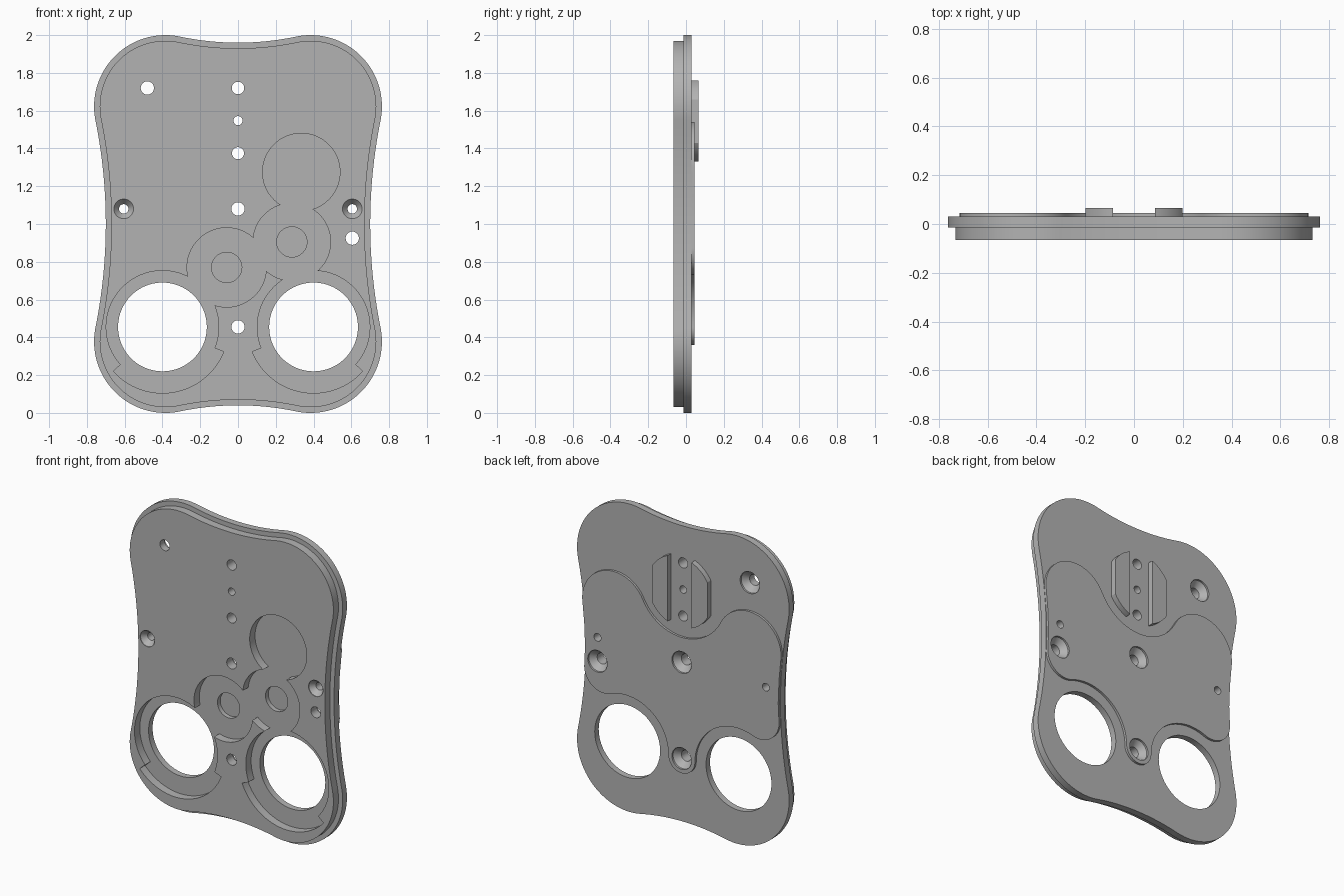
import bpy, bmesh
from math import sin, cos, radians, degrees, atan2

if "Cube" in bpy.data.objects:
    bpy.data.objects.remove(bpy.data.objects["Cube"])

# Depth levels along y, front to back
FRONT, STEP, POCKET, WELL, BACK, PAD, TAB = -0.066, -0.014, -0.011, 0.018, 0.03, 0.045, 0.066

grey = bpy.data.materials.new("plate_grey")
grey.use_nodes = True
grey.diffuse_color = (0.45, 0.45, 0.45, 1)
grey.node_tree.nodes["Principled BSDF"].inputs["Base Color"].default_value = grey.diffuse_color


def arc(cx, cz, r, a0, a1, n=24):
    angles = [radians(a0 + (a1 - a0) * i / n) for i in range(n + 1)]
    return [(cx + r * cos(a), cz + r * sin(a)) for a in angles]


def circle(cx, cz, r):
    return arc(cx, cz, r, 0, 360, 80)[:-1]


def mirror_x(half):
    return half + [(-x, z) for x, z in reversed(half[1:-1])]


def loft(name, rings):
    """Closed solid through equal-length (outline, y) rings."""
    bm = bmesh.new()
    loops = [[bm.verts.new((x, y, z)) for x, z in pts] for pts, y in rings]
    n = len(loops[0])
    for a, b in zip(loops, loops[1:]):
        for i in range(n):
            j = (i + 1) % n
            bm.faces.new((a[i], a[j], b[j], b[i]))
    bm.faces.new(loops[0])
    bm.faces.new(loops[-1])
    bmesh.ops.recalc_face_normals(bm, faces=bm.faces)
    mesh = bpy.data.meshes.new(name)
    bm.to_mesh(mesh)
    bm.free()
    mesh.materials.append(grey)
    obj = bpy.data.objects.new(name, mesh)
    bpy.context.collection.objects.link(obj)
    return obj


def prism(name, pts, y0, y1):
    return loft(name, [(pts, y0), (pts, y1)])


def combine(obj, other, operation):
    other.hide_render = True
    mod = obj.modifiers.new(operation.lower(), "BOOLEAN")
    mod.operation, mod.object, mod.solver = operation, other, "EXACT"
    bpy.context.view_layer.objects.active = obj
    bpy.ops.object.modifier_apply(modifier=mod.name)
    bpy.data.objects.remove(other)


def plate_outline(d):
    """Round corners joined by shallow hollow arcs, inset by d."""
    cx, cz, r = 0.384, 1.622, 0.378 - d
    top, side = 1.96 - d, 0.70 - d
    w, v, h = top - cz, side - cx, cz - 1
    r_top = (cx * cx + w * w - r * r) / (2 * (r - w))
    r_side = (h * h + v * v - r * r) / (2 * (r - v))
    a_top = degrees(atan2(cz - top - r_top, cx))
    a_side = degrees(atan2(h, cx - side - r_side))
    q = arc(0, top + r_top, r_top, -90, a_top)
    q += arc(cx, cz, r, a_top + 180, a_side - 180, 40)[1:]
    q += arc(side + r_side, 1, r_side, a_side, 180)[1:]
    right = q + [(x, 2 - z) for x, z in reversed(q[:-1])]
    return mirror_x(right)


# Plate with a stepped front rim
inner, outer = plate_outline(0.03), plate_outline(0)
plate = loft("plate", [(inner, FRONT), (inner, STEP), (outer, STEP), (outer, BACK)])

# Raised pad on the back
half = arc(0, 0.455, 0.095, -90, 0)
half += arc(0.4, 0.455, 0.305, 180, 68.9)[1:]
half += arc(0.56, 0.87, 0.14, 248.9, 360)[1:]
half += [(0.694, 1.0), (0.70, 1.15)]
half += arc(0.485, 1.31, 0.23, 0, 153.2)
half += arc(0, 1.555, 0.313, 333.2, 270)[1:]
combine(plate, prism("back_pad", mirror_x(half), 0.022, PAD), "UNION")

# Pair of flat-sided tabs on the back
for s in (1, -1):
    top = arc(0, 1.545, 0.23, 68.3, 30, 16)
    tab = top + [(x, 3.09 - z) for x, z in reversed(top)]
    combine(plate, prism("tab", [(s * x, z) for x, z in tab], 0.022, TAB), "UNION")

# Joined front pockets
pockets = [circle(-0.06, 0.77, 0.21), circle(0.285, 0.905, 0.205), circle(0.335, 1.275, 0.205)]
for s in (1, -1):
    pockets.append(circle(0.4 * s, 0.455, 0.298))
    sector = [(0.4, 0.455)] + arc(0.4, 0.455, 0.35, 202, 318, 50)
    pockets.append([(s * x, z) for x, z in sector])
for pts in pockets:
    combine(plate, prism("pocket", pts, -0.1, POCKET), "DIFFERENCE")

# Blind wells in the pocket floor
for x, z in ((-0.06, 0.77), (0.285, 0.905)):
    combine(plate, prism("well", circle(x, z, 0.08), -0.1, WELL), "DIFFERENCE")

# Through holes
holes = [(-0.4, 0.455, 0.235), (0.4, 0.455, 0.235), (-0.48, 1.72, 0.035), (0, 1.72, 0.033),
         (0, 1.547, 0.024), (0, 1.375, 0.032), (0, 1.08, 0.035), (0, 0.455, 0.035),
         (0.605, 0.925, 0.035), (-0.605, 1.08, 0.025), (0.605, 1.08, 0.025)]
for x, z, r in holes:
    combine(plate, prism("hole", circle(x, z, r), -0.1, 0.1), "DIFFERENCE")


def countersink(x, z, r0, r1, face, depth, out):
    wide, narrow = circle(x, z, r0), circle(x, z, r1)
    cone = loft("sink", [(wide, face + out), (wide, face), (narrow, face + depth)])
    combine(plate, cone, "DIFFERENCE")


# Countersinks, front then back
for x in (-0.605, 0.605):
    countersink(x, 1.08, 0.052, 0.024, FRONT + 0.004, 0.035, -0.05)
for x, z, face in ((0, 1.08, PAD), (0, 0.455, PAD), (0.605, 0.925, PAD), (-0.48, 1.72, BACK)):
    countersink(x, z, 0.07, 0.034, face - 0.012, -0.036, 0.05)

# Smooth the curved walls, keep the edges crisp
bpy.ops.object.select_all(action="DESELECT")
plate.select_set(True)
bpy.context.view_layer.objects.active = plate
bpy.ops.object.shade_smooth_by_angle(angle=radians(30))
